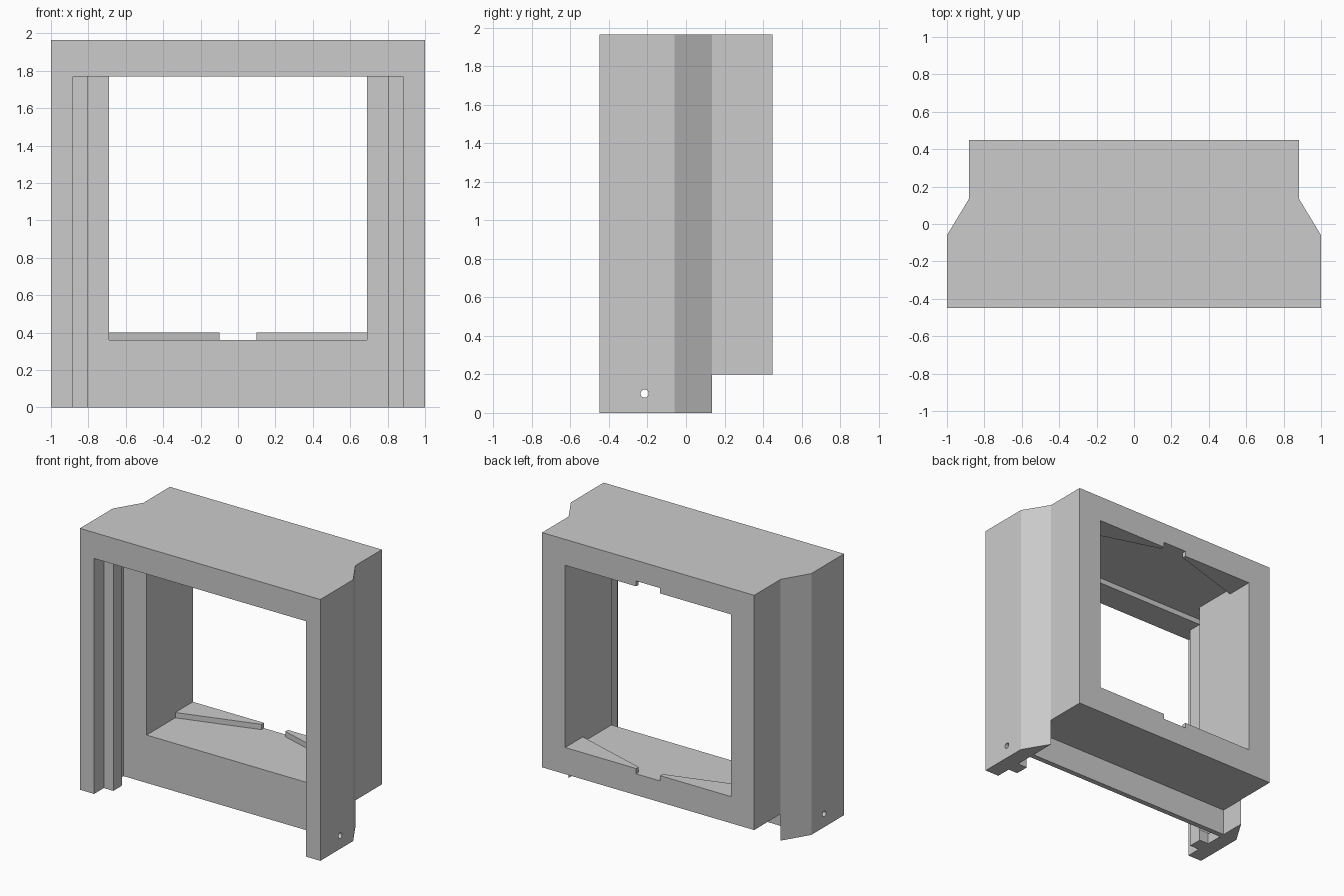
import bpy, bmesh

cube = bpy.data.objects.get("Cube")
if cube:
    bpy.data.objects.remove(cube, do_unlink=True)

# Single material
grey = bpy.data.materials.new("light_grey")
grey.use_nodes = True
colour = (0.6, 0.6, 0.6, 1)
grey.diffuse_color = colour
grey.node_tree.nodes["Principled BSDF"].inputs["Base Color"].default_value = colour


def prism(name, plan, z0, z1):
    """Extrude a plan outline from z0 up to z1."""
    bm = bmesh.new()
    face = bm.faces.new([bm.verts.new((x, y, z0)) for x, y in plan])
    top = bmesh.ops.extrude_face_region(bm, geom=[face])["geom"]
    verts = [g for g in top if isinstance(g, bmesh.types.BMVert)]
    bmesh.ops.translate(bm, verts=verts, vec=(0, 0, z1 - z0))
    bmesh.ops.recalc_face_normals(bm, faces=bm.faces)
    mesh = bpy.data.meshes.new(name)
    bm.to_mesh(mesh)
    bm.free()
    mesh.materials.append(grey)
    obj = bpy.data.objects.new(name, mesh)
    bpy.context.collection.objects.link(obj)
    return obj


def mirrored(half):
    """Complete a +x half outline with its -x reflection."""
    return half + [(-x, y) for x, y in reversed(half)]


def box_plan(half_width, y0, y1):
    return mirrored([(half_width, y0), (half_width, y1)])


# Main dimensions
FRONT, BACK = -0.45, 0.45
WIDE, NARROW, THROAT, OPENING = 1.0, 0.882, 0.803, 0.69
SHOULDER, WAIST = -0.06, 0.135
SILL, LIP, CEILING, TOP = 0.36, 1.77, 1.81, 1.965
SLOT_FRONT, SLOT_BACK = -0.23, -0.1

# Outer block with tapered shoulders
frame = prism("frame", mirrored([(WIDE, FRONT), (WIDE, SHOULDER),
                                 (NARROW, WAIST), (NARROW, BACK)]), 0, TOP)

# Cutters: front recess, rail throat, panel slot, through opening, underside
cutters = [
    prism("recess_cutter", box_plan(NARROW, -0.6, -0.335), -0.1, LIP),
    prism("throat_cutter", box_plan(THROAT, -0.5, -0.2), -0.1, LIP),
    prism("slot_cutter", box_plan(NARROW, SLOT_FRONT, SLOT_BACK), -0.1, CEILING),
    prism("opening_cutter", box_plan(OPENING, -0.15, 0.6), SILL, CEILING),
    prism("underside_cutter", mirrored([(NARROW, SHOULDER), (NARROW, WAIST),
                                        (1.2, WAIST), (1.2, 0.6)]), -0.1, 0.2),
]

# Cross-pin hole through both legs
bpy.ops.mesh.primitive_cylinder_add(vertices=24, radius=0.021, depth=2.4,
                                    location=(0, -0.215, 0.1),
                                    rotation=(0, 1.5708, 0))
pin = bpy.context.object
pin.name = "pin_hole_cutter"
pin.data.materials.append(grey)
cutters.append(pin)

for cutter in cutters:
    cutter.hide_render = True
    mod = frame.modifiers.new(cutter.name, "BOOLEAN")
    mod.operation = "DIFFERENCE"
    mod.solver = "EXACT"
    mod.object = cutter

# Apply the cuts, then drop the cutters
bpy.context.view_layer.update()
graph = bpy.context.evaluated_depsgraph_get()
cut_mesh = bpy.data.meshes.new_from_object(frame.evaluated_get(graph))
frame.modifiers.clear()
frame.data = cut_mesh
for cutter in cutters:
    bpy.data.objects.remove(cutter, do_unlink=True)

# Angled guide wedges on the floor and ceiling of the opening
for side, sx in (("left", 1), ("right", -1)):
    plan = [(sx * OPENING, 0.24), (sx * OPENING, BACK),
            (sx * 0.1, BACK), (sx * 0.1, 0.42)]
    prism("lower_wedge_" + side, plan, SILL, SILL + 0.04)
    prism("upper_wedge_" + side, plan, LIP, CEILING)
